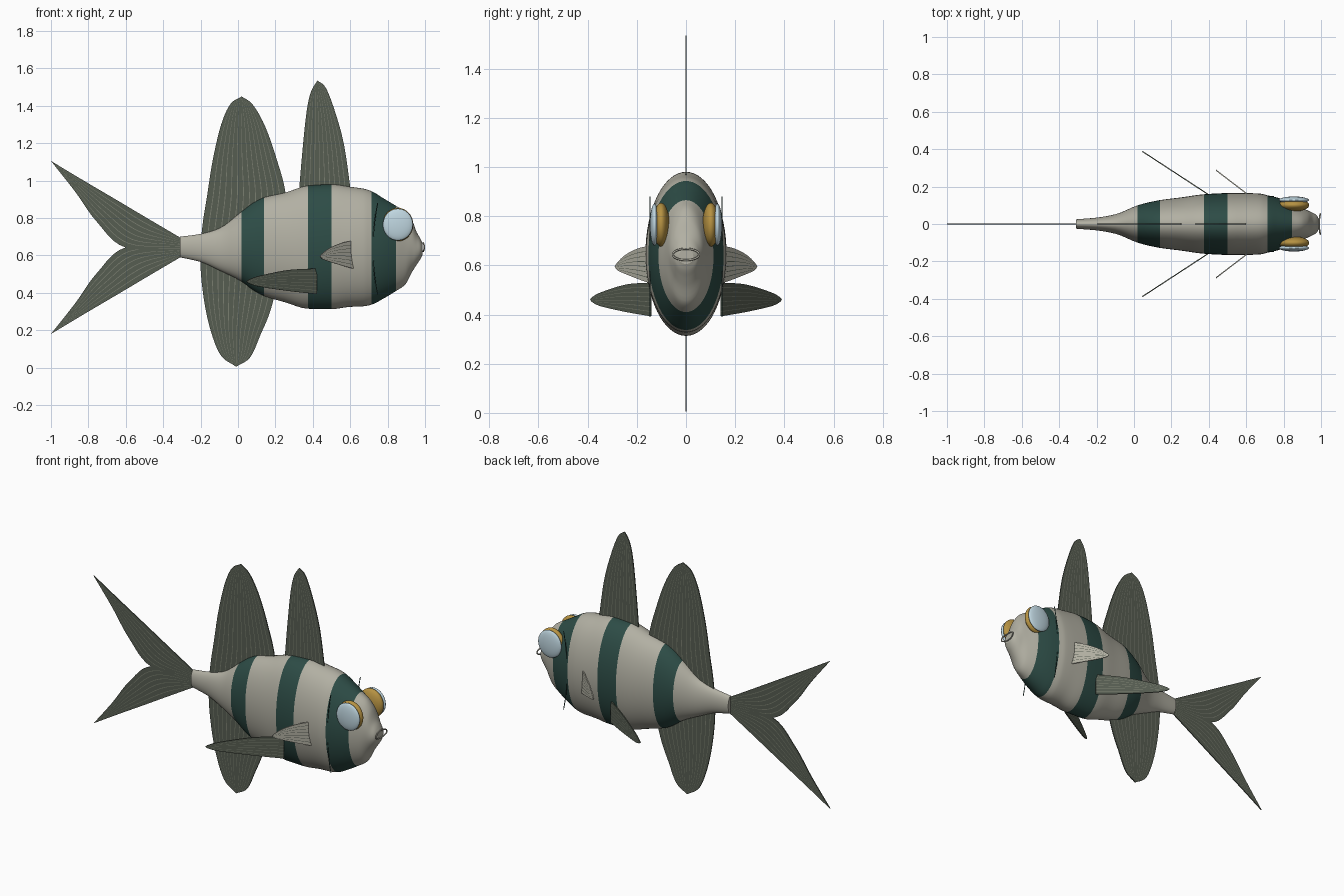
import bpy, bmesh, math
from mathutils import Vector

if "Cube" in bpy.data.objects:
    bpy.data.objects.remove(bpy.data.objects["Cube"])


def material(name, r, g, b):
    lin = [((c / 255 + 0.055) / 1.055) ** 2.4 for c in (r, g, b)]
    m = bpy.data.materials.new(name)
    m.diffuse_color = (*lin, 1)
    m.use_nodes = True
    m.node_tree.nodes["Principled BSDF"].inputs["Base Color"].default_value = m.diffuse_color
    return m


SCALE = material("warm_grey_skin", 178, 176, 163)
STRIPE = material("dark_teal_stripe", 45, 76, 70)
FIN = material("grey_green_fin", 86, 93, 81)
RAY = material("pale_fin_ray", 122, 126, 112)
GOLD = material("gold_eye", 182, 146, 66)
LENS = material("pale_blue_lens", 192, 215, 225)


def finish(name, bm, mats):
    bmesh.ops.recalc_face_normals(bm, faces=bm.faces)
    me = bpy.data.meshes.new(name)
    bm.to_mesh(me)
    bm.free()
    for m in mats:
        me.materials.append(m)
    ob = bpy.data.objects.new(name, me)
    bpy.context.collection.objects.link(ob)
    return ob


# --- Body: elliptical rings lofted along x; (x, top, bottom, half width)
KEYS = [(-.31, .70, .59, .025), (-.2, .715, .565, .034), (-.1, .745, .52, .052),
        (.02, .835, .46, .10), (.08, .88, .415, .116), (.14, .91, .383, .128),
        (.25, .935, .35, .142), (.375, .973, .315, .159), (.5, .98, .313, .165),
        (.6, .967, .325, .165), (.67, .957, .328, .163), (.715, .943, .337, .153),
        (.77, .91, .365, .14), (.845, .865, .41, .112), (.895, .835, .445, .088),
        (.93, .79, .51, .072), (.955, .725, .55, .06), (.975, .69, .58, .048),
        (.987, .665, .605, .03)]
STRIPES = [(.02, .14), (.375, .5), (.715, .845)]


def slopes(col):
    d = [(KEYS[i + 1][col] - KEYS[i][col]) / (KEYS[i + 1][0] - KEYS[i][0])
         for i in range(len(KEYS) - 1)]
    mid = [2 * a * b / (a + b) if a * b > 0 else 0 for a, b in zip(d, d[1:])]
    return [d[0]] + mid + [d[-1]]


def stations(sub=4):
    m = [None] + [slopes(c) for c in (1, 2, 3)]
    for i in range(len(KEYS) - 1):
        a, b = KEYS[i], KEYS[i + 1]
        h = b[0] - a[0]
        for k in range(sub):
            t = k / sub
            row = [a[0] + h * t]
            for c in (1, 2, 3):
                row.append((2*t**3 - 3*t*t + 1) * a[c] + (t**3 - 2*t*t + t) * h * m[c][i]
                           + (3*t*t - 2*t**3) * b[c] + (t**3 - t*t) * h * m[c][i + 1])
            yield row
    yield KEYS[-1]


N = 64
bm = bmesh.new()
rings = []
for x, top, bot, w in stations():
    rings.append([bm.verts.new((x, w * math.cos(2 * math.pi * k / N),
                                (top + bot) / 2 + (top - bot) / 2 * math.sin(2 * math.pi * k / N)))
                  for k in range(N)])
for a, b in zip(rings, rings[1:]):
    xm = (a[0].co.x + b[0].co.x) / 2
    for k in range(N):
        f = bm.faces.new((a[k], a[(k + 1) % N], b[(k + 1) % N], b[k]))
        f.smooth = True
        f.material_index = int(any(lo < xm < hi for lo, hi in STRIPES))
bm.faces.new(rings[0])
bm.faces.new(rings[-1])
finish("body", bm, [SCALE, STRIPE])


# --- Fins: thin sheets lofted between two edges, narrow columns form the rays
def resample(pts, n):
    pts = [Vector(p) for p in pts]
    p = [2 * pts[0] - pts[1]] + pts + [2 * pts[-1] - pts[-2]]
    out = []
    for j in range(n + 1):
        u = j / n * (len(pts) - 1)
        i = min(int(u), len(pts) - 2)
        t = u - i
        a, b, c, d = p[i:i + 4]
        out.append(0.5 * (2*b + (c - a)*t + (2*a - 5*b + 4*c - d)*t*t + (3*b - a - 3*c + d)*t**3))
    return out


def fin(name, edge_a, edge_b, rays, mats=(FIN, RAY), thick=0.006, n=24):
    ea, eb = resample(edge_a, n), resample(edge_b, n)
    ts = [0.0]
    for k in range(1, rays + 1):
        c = k / (rays + 1)
        ts += [c - .06 / rays, c + .06 / rays]
    ts.append(1.0)
    bm = bmesh.new()
    grid = [[bm.verts.new(a.lerp(b, t)) for t in ts] for a, b in zip(ea, eb)]
    for r, s in zip(grid, grid[1:]):
        for k in range(len(ts) - 1):
            f = bm.faces.new((r[k], r[k + 1], s[k + 1], s[k]))
            f.material_index = k % 2
    bmesh.ops.remove_doubles(bm, verts=bm.verts, dist=1e-5)
    ob = finish(name, bm, mats)
    mod = ob.modifiers.new("thickness", 'SOLIDIFY')
    mod.thickness, mod.offset = thick, 0
    return ob


def flat(pts):
    return [(x, 0, z) for x, z in pts]


fin("front_dorsal_fin",
    flat([(.325, .93), (.345, 1.165), (.367, 1.37), (.39, 1.475), (.425, 1.535)]),
    flat([(.605, .93), (.567, 1.19), (.52, 1.365), (.47, 1.495), (.425, 1.535)]), 9)

fin("rear_tall_fin",
    flat([(-.01, .005), (-.095, .07), (-.155, .23), (-.19, .42), (-.202, .6), (-.19, .76),
          (-.165, .92), (-.135, 1.11), (-.09, 1.3), (-.04, 1.41), (.02, 1.45)]),
    flat([(-.01, .005), (.065, .055), (.12, .175), (.175, .31), (.22, .5), (.25, .7),
          (.255, .925), (.205, 1.12), (.145, 1.29), (.08, 1.405), (.02, 1.45)]), 12, n=50)

OUTER = [(-.3, .69), (-.475, .793), (-.65, .897), (-.825, 1.0), (-1, 1.105)]
INNER = [(-.3, .642), (-.6, .642), (-.755, .78), (-.87, .94), (-1, 1.105)]
for name, sign in (("upper_tail_lobe", 1), ("lower_tail_lobe", -1)):
    fin(name, *[flat([(x, .6425 + sign * (z - .6425)) for x, z in e]) for e in (OUTER, INNER)], 6)


def side_fin(name, root, tip, upper, lower, side, rays, mats):
    # upper / lower: (fraction from root to tip, z)
    def edge(e):
        return [(root[0] + (tip[0] - root[0]) * t, side * (root[1] + (tip[1] - root[1]) * t), z)
                for t, z in e]
    fin(name, edge(upper), edge(lower), rays, mats)


for label, side in (("right", -1), ("left", 1)):
    side_fin(label + "_pelvic_fin", (.42, .143), (.045, .388),
             [(0, .53), (.4, .522), (.8, .492), (.95, .473), (1, .46)],
             [(0, .393), (.4, .41), (.8, .432), (.95, .448), (1, .46)], side, 6, (FIN, RAY))
    side_fin(label + "_pectoral_fin", (.625, .145), (.438, .288),
             [(0, .68), (.35, .668), (.7, .642), (.92, .612), (1, .595)],
             [(0, .527), (.35, .545), (.7, .565), (.92, .58), (1, .595)], side, 6, (SCALE, FIN))

    # --- Eyes: flattened gold ball with a pale lens outside
    for part, mat, y, r in (("eyeball", GOLD, .101, (.082, .034, .089)),
                            ("eye_lens", LENS, .128, (.08, .019, .085))):
        bm = bmesh.new()
        bmesh.ops.create_uvsphere(bm, u_segments=40, v_segments=24, radius=1)
        bmesh.ops.scale(bm, vec=r, verts=bm.verts)
        bmesh.ops.translate(bm, vec=(.855, side * y, .765), verts=bm.verts)
        for f in bm.faces:
            f.smooth = True
        finish(f"{label}_{part}", bm, [mat])


# --- Thin lines: mouth ring and gill edges
def wire(name, pts, radius, cyclic, mat):
    cu = bpy.data.curves.new(name, 'CURVE')
    cu.dimensions = '3D'
    cu.bevel_depth, cu.bevel_resolution = radius, 2
    sp = cu.splines.new('POLY')
    sp.points.add(len(pts) - 1)
    for p, co in zip(sp.points, pts):
        p.co = (*co, 1)
    sp.use_cyclic_u = cyclic
    cu.materials.append(mat)
    bpy.context.collection.objects.link(bpy.data.objects.new(name, cu))


ring = [2 * math.pi * k / 32 for k in range(32)]
wire("mouth", [(.99 + .006 * math.cos(a) ** 2, .054 * math.cos(a), .644 + .023 * math.sin(a))
               for a in ring], .004, True, SCALE)
for label, side in (("right", -1), ("left", 1)):
    wire(label + "_gill_edge", [(.722 + .025 * (k / 8) ** 2, side * .146, .635 + .245 * k / 8)
                                for k in range(-8, 9)], .0025, False, STRIPE)
